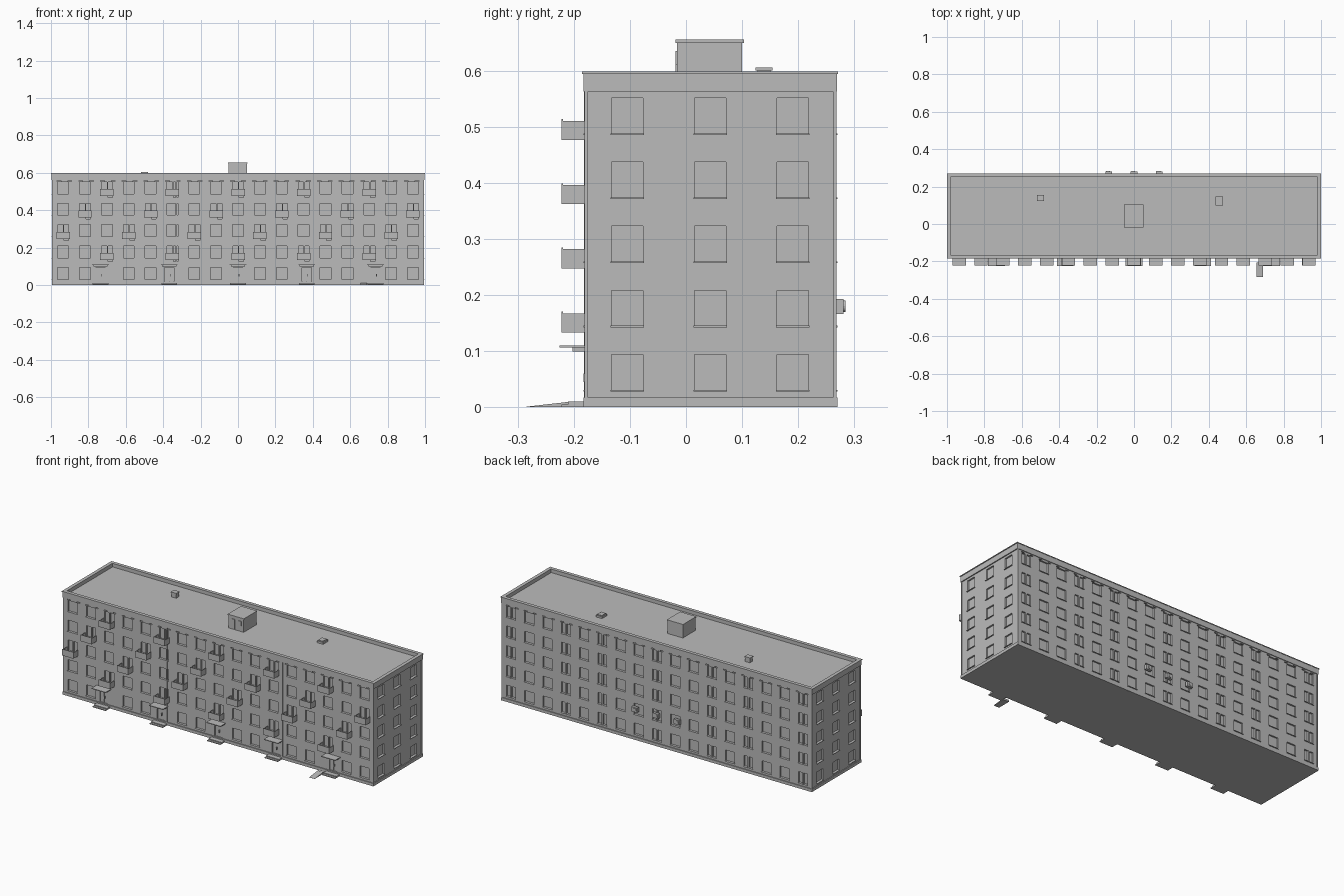
import bpy, bmesh
from mathutils import Matrix, Vector

cube = bpy.data.objects.get("Cube")
if cube:
    bpy.data.objects.remove(cube, do_unlink=True)

grey = bpy.data.materials.new("concrete grey")
grey.use_nodes = True
GREY = (0.5, 0.5, 0.5, 1)
grey.diffuse_color = GREY
grey.node_tree.nodes["Principled BSDF"].inputs["Base Color"].default_value = GREY


def make(name, boxes):
    """One object from boxes given as (x0, x1, y0, y1, z0, z1)."""
    bm = bmesh.new()
    for x0, x1, y0, y1, z0, z1 in boxes:
        size = Vector((x1 - x0, y1 - y0, z1 - z0))
        mid = Vector((x0 + x1, y0 + y1, z0 + z1)) / 2
        bmesh.ops.create_cube(bm, size=1, matrix=Matrix.Translation(mid) @ Matrix.Diagonal(size.to_4d()))
    mesh = bpy.data.meshes.new(name)
    bm.to_mesh(mesh)
    bm.free()
    mesh.materials.append(grey)
    ob = bpy.data.objects.new(name, mesh)
    bpy.context.collection.objects.link(ob)
    return ob


def ring(x, y0, y1, z0, z1, t):
    """Four butt-jointed walls around a rectangle."""
    return [(-x, x, y0, y0 + t, z0, z1), (-x, x, y1 - t, y1, z0, z1),
            (-x, -x + t, y0 + t, y1 - t, z0, z1), (x - t, x, y0 + t, y1 - t, z0, z1)]


X, FRONT, BACK = 0.99, -0.178, 0.265
STOREY, DEEP, WIN_H = 0.1143, 0.009, 0.063
floors = [0.031 + STOREY * i for i in range(5)]
columns = [-0.935 + 0.1169 * i for i in range(17)]
doors = [-0.735, -0.368, 0, 0.368, 0.735]
balcony_columns = {1: range(2, 17, 3), 2: range(0, 17, 3),
                   3: range(1, 17, 3), 4: range(2, 17, 3)}
paired_columns = (0, 3, 5, 8, 11, 13, 16)

cuts, sills, balconies = [], [], []


def long_window(x, z, half, side, height=WIN_H, sill=True):
    y = FRONT if side < 0 else BACK
    a, b = sorted((y + side * 0.01, y - side * DEEP))
    cuts.append((x - half, x + half, a, b, z, z + height))
    if sill:
        a, b = sorted((y - side * DEEP, y + side * 0.005))
        sills.append((x - half - 0.002, x + half + 0.002, a, b, z - 0.003, z))


# Long facades: windows, balcony doors and balconies
for f, z in enumerate(floors):
    for c, x in enumerate(columns):
        if c in paired_columns:
            for dx in (-0.016, 0.016):
                long_window(x + dx, z, 0.012, 1)
        else:
            long_window(x, z, 0.029, 1)
        if c in balcony_columns.get(f, ()):
            long_window(x - 0.014, z, 0.014, -1, sill=False)
            long_window(x + 0.018, z - 0.02, 0.012, -1, WIN_H + 0.02, False)
            b0, y0, w, t = z - 0.012, -0.222, 0.036, 0.003
            balconies += [(x - w, x + w, y0, FRONT, b0, b0 + 0.004),
                          (x - w, x + w, y0, y0 + t, b0 + 0.004, b0 + 0.037),
                          (x - w, x - w + t, y0 + t, FRONT, b0 + 0.004, b0 + 0.034),
                          (x + w - t, x + w, y0 + t, FRONT, b0 + 0.004, b0 + 0.034)]
        elif f > 0 or min(abs(x - d) for d in doors) > 0.055:
            long_window(x, z, 0.029, -1)

# End walls: three windows per floor
for z in floors:
    for y in (-0.105, 0.043, 0.19):
        for s in (-1, 1):
            a, b = sorted((s * (X - DEEP), s * (X + 0.01)))
            cuts.append((a, b, y - 0.028, y + 0.028, z, z + WIN_H))
            a, b = sorted((s * (X - DEEP), s * (X + 0.006)))
            sills.append((a, b, y - 0.03, y + 0.03, z - 0.003, z))

# Attic vents and entrance recesses
for i in range(34):
    for side in (-1, 1):
        long_window(-0.957 + 0.058 * i, 0.553, 0.01, side, 0.005, False)
for x in doors:
    cuts.append((x - 0.025, x + 0.025, FRONT - 0.01, FRONT + DEEP, 0.019, 0.095))

# Main block with the openings cut out
body = make("building_walls", [(-X, X, FRONT, BACK, 0, 0.575)])
cutter = make("opening_cutter", cuts)
cutter.hide_render = True
mod = body.modifiers.new("openings", "BOOLEAN")
mod.object, mod.operation, mod.solver = cutter, "DIFFERENCE", "EXACT"
bpy.context.view_layer.update()
cut_mesh = bpy.data.meshes.new_from_object(body.evaluated_get(bpy.context.evaluated_depsgraph_get()))
body.modifiers.clear()
body.data = cut_mesh
bpy.data.objects.remove(cutter, do_unlink=True)

make("window_sills", sills)
make("balconies", balconies)
make("plinth", ring(0.995, -0.183, 0.27, 0, 0.017, 0.006))
make("parapet", ring(0.996, -0.183, 0.269, 0.563, 0.594, 0.014))
make("parapet_coping", ring(1.0, -0.185, 0.271, 0.594, 0.598, 0.02))

# Panel joints and corner strips
make("wall_joints", [(x - 0.003, x + 0.003, FRONT - 0.004, FRONT, 0.017, 0.563)
                     for x in (-0.33, 0.41)])
make("corner_strips", [(s * X - 0.004, s * X + 0.004, y - 0.003, y + 0.003, 0.017, 0.563)
                       for s in (-1, 1) for y in (FRONT, BACK)])

# Entrances
make("entrance_canopies", [b for x in doors for b in (
    (x - 0.045, x + 0.045, -0.225, FRONT, 0.106, 0.11),
    (x - 0.038, x + 0.038, -0.202, FRONT, 0.099, 0.106))])
make("entrance_steps", [b for x in doors for b in (
    (x - 0.042, x + 0.042, -0.21, FRONT, 0, 0.01),
    (x - 0.042, x + 0.042, -0.222, -0.21, 0, 0.005))])
make("door_leaves", [(x + s * 0.012 - 0.011, x + s * 0.012 + 0.011, FRONT + 0.004, FRONT + DEEP, 0.019, 0.092)
                     for x in doors for s in (-1, 1)])
make("door_handles", [(x + 0.004, x + 0.007, FRONT - 0.005, FRONT + 0.005, 0.045, 0.06) for x in doors])
ramp = make("access_ramp", [(0.655, 0.69, -0.284, -0.205, 0, 0.01)])
for v in ramp.data.vertices:
    if v.co.y < -0.25 and v.co.z > 0.005:
        v.co.z = 0.001

# Roof structures
make("roof_house", [(-0.05, 0.048, -0.016, 0.1, 0.575, 0.649)])
make("roof_house_slab", [(-0.053, 0.051, -0.019, 0.103, 0.649, 0.655)])
make("roof_house_door", [(-0.03, -0.008, -0.019, -0.016, 0.577, 0.635),
                         (0.012, 0.034, -0.019, -0.016, 0.61, 0.635)])
make("roof_vent", [(-0.515, -0.485, 0.127, 0.151, 0.575, 0.6),
                   (-0.518, -0.482, 0.124, 0.154, 0.6, 0.605)])
make("roof_hatch", [(0.435, 0.475, 0.1, 0.147, 0.575, 0.586),
                    (0.44, 0.47, 0.105, 0.142, 0.586, 0.59)])

# Cooling units on the back wall
units = [-0.135, 0, 0.135]
make("cooling_units", [(x - 0.018, x + 0.018, BACK, 0.281, 0.166, 0.193) for x in units])
fans = bmesh.new()
for x in units:
    place = Matrix.Translation((x - 0.004, 0.282, 0.18)) @ Matrix.Rotation(1.5708, 4, "X")
    bmesh.ops.create_cone(fans, cap_ends=True, segments=16, radius1=0.01, radius2=0.01, depth=0.005, matrix=place)
fan_ob = make("cooling_fans", [])
fans.to_mesh(fan_ob.data)
fans.free()
